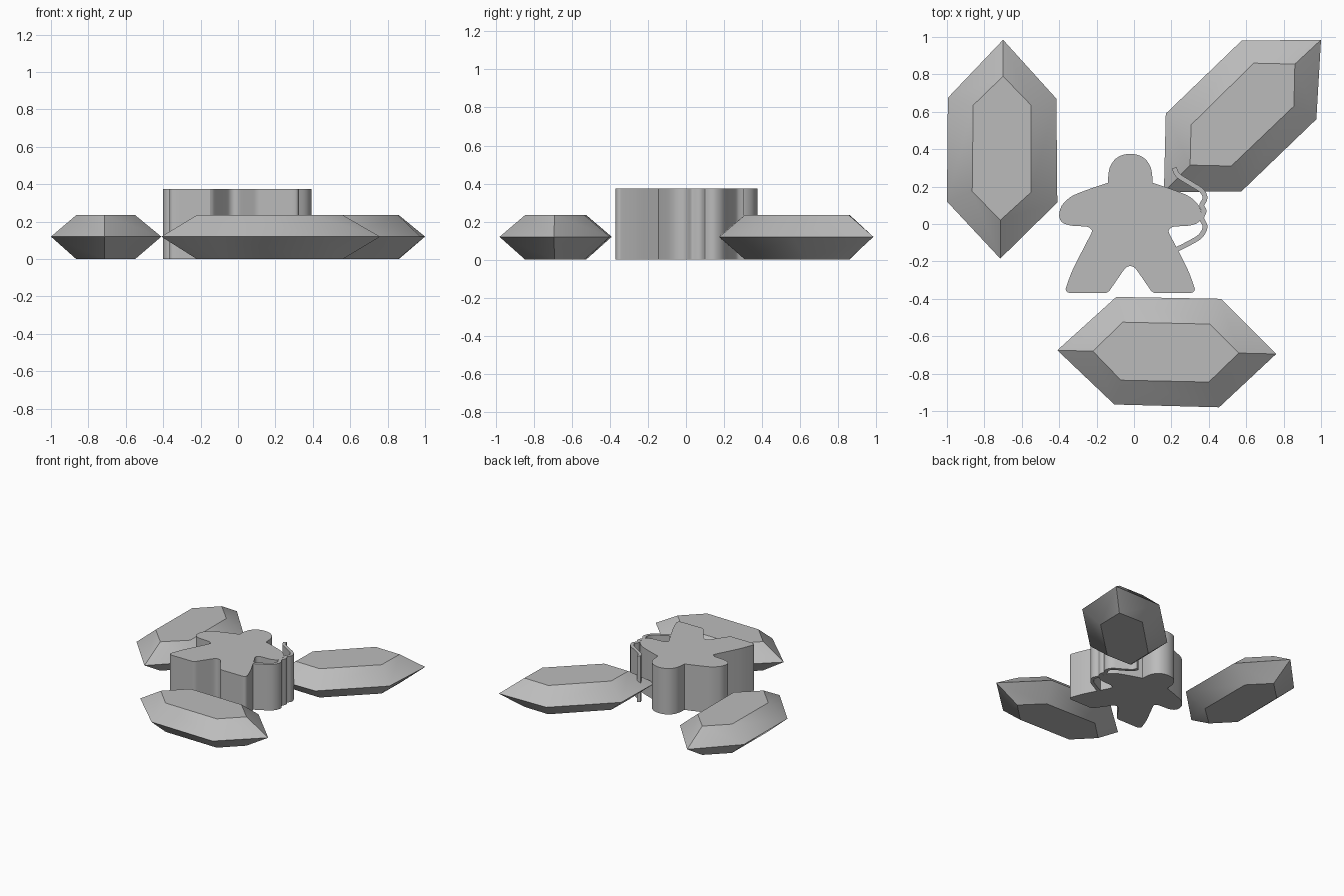
import bpy, bmesh, math
from mathutils import Vector

if "Cube" in bpy.data.objects:
    bpy.data.objects.remove(bpy.data.objects["Cube"])

grey = bpy.data.materials.new("plain grey")
grey.diffuse_color = (0.5, 0.5, 0.5, 1)
grey.use_nodes = True
grey.node_tree.nodes["Principled BSDF"].inputs["Base Color"].default_value = grey.diffuse_color


def finish(bm, name):
    bmesh.ops.recalc_face_normals(bm, faces=bm.faces)
    mesh = bpy.data.meshes.new(name)
    bm.to_mesh(mesh)
    bm.free()
    mesh.materials.append(grey)
    ob = bpy.data.objects.new(name, mesh)
    bpy.context.collection.objects.link(ob)
    bpy.ops.object.select_all(action='DESELECT')
    ob.select_set(True)
    bpy.context.view_layer.objects.active = ob
    bpy.ops.object.shade_smooth_by_angle(angle=math.radians(30))
    return ob


def smooth(points, closed, steps=6):
    """Curve through the points; a third value of 1 marks a sharp corner."""
    n = len(points)
    pos = [Vector(p[:2]) for p in points]

    def tangent(i):
        if len(points[i]) > 2 or (not closed and i in (0, n - 1)):
            return Vector((0, 0))
        a, b, c = pos[i - 1], pos[i], pos[(i + 1) % n]
        d = c - a
        return d.normalized() * min((b - a).length, (c - b).length)

    out = []
    for i in range(n if closed else n - 1):
        j = (i + 1) % n
        a, b, ta, tb = pos[i], pos[j], tangent(i), tangent(j)
        for k in range(steps):
            t = k / steps
            out.append(a * (2*t**3 - 3*t**2 + 1) + ta * (t**3 - 2*t**2 + t)
                       + b * (3*t**2 - 2*t**3) + tb * (t**3 - t**2))
    if not closed:
        out.append(pos[-1])
    return out


def prism(outline, height, name):
    bm = bmesh.new()
    low = [bm.verts.new((p.x, p.y, 0)) for p in outline]
    top = [bm.verts.new((p.x, p.y, height)) for p in outline]
    bm.faces.new(low)
    bm.faces.new(top)
    for i in range(len(low)):
        j = (i + 1) % len(low)
        bm.faces.new((low[i], low[j], top[j], top[i]))
    return finish(bm, name)


def crystal(girdle, table, name):
    """Six-sided gem: wide girdle at mid height, flat table above and below."""
    bm = bmesh.new()
    rings = [[bm.verts.new((x, y, z)) for x, y in pts]
             for pts, z in ((table, 0), (girdle, 0.12), (table, 0.235))]
    bm.faces.new(rings[0])
    bm.faces.new(rings[2])
    for a, b in zip(rings, rings[1:]):
        for i in range(6):
            j = (i + 1) % 6
            bm.faces.new((a[i], a[j], b[j], b[i]))
    return finish(bm, name)


# Three gems lying flat
crystal([(-0.70, 0.985), (-0.415, 0.67), (-0.41, 0.115), (-0.715, -0.185), (-1, 0.12), (-0.995, 0.675)],
        [(-0.70, 0.79), (-0.55, 0.635), (-0.55, 0.17), (-0.715, 0.02), (-0.865, 0.175), (-0.86, 0.635)],
        "left_gem")
crystal([(-0.41, -0.675), (-0.095, -0.39), (0.465, -0.40), (0.76, -0.695), (0.455, -0.98), (-0.105, -0.965)],
        [(-0.22, -0.68), (-0.06, -0.525), (0.405, -0.535), (0.56, -0.69), (0.40, -0.845), (-0.07, -0.835)],
        "front_gem")
crystal([(1.0, 0.985), (0.575, 0.98), (0.17, 0.59), (0.16, 0.17), (0.575, 0.175), (0.975, 0.56)],
        [(0.86, 0.855), (0.64, 0.86), (0.305, 0.53), (0.30, 0.315), (0.52, 0.31), (0.855, 0.63)],
        "back_gem")

# Game pawn: half outline mirrored about its centre line, from head to crotch
half = [(0, 0.375), (0.07, 0.355), (0.11, 0.30), (0.12, 0.22, 1), (0.21, 0.19),
        (0.31, 0.15), (0.365, 0.10), (0.38, 0.045), (0.365, 0.01), (0.32, -0.008),
        (0.23, -0.015), (0.205, -0.04), (0.25, -0.13), (0.31, -0.25),
        (0.345, -0.345), (0.335, -0.365), (0.31, -0.37, 1), (0.13, -0.37, 1),
        (0.11, -0.355), (0.03, -0.24), (0, -0.225)]
full = half + [(-p[0], *p[1:]) for p in reversed(half[1:-1])]
full = [(p[0] - 0.02, *p[1:]) for p in full]
prism(smooth(full, True), 0.375, "pawn_body")

# Thin bow held in the right hand
path = smooth([(0.215, 0.30), (0.235, 0.26), (0.305, 0.215), (0.36, 0.18), (0.38, 0.14),
               (0.362, 0.10), (0.375, 0.07), (0.362, 0.03), (0.38, -0.015), (0.355, -0.065),
               (0.29, -0.105), (0.22, -0.14)], False, 5)
left, right = [], []
for i, p in enumerate(path):
    d = (path[min(i + 1, len(path) - 1)] - path[max(i - 1, 0)]).normalized()
    side = Vector((-d.y, d.x)) * 0.013
    left.append(p + side)
    right.append(p - side)
prism(left + right[::-1], 0.375, "bow")
